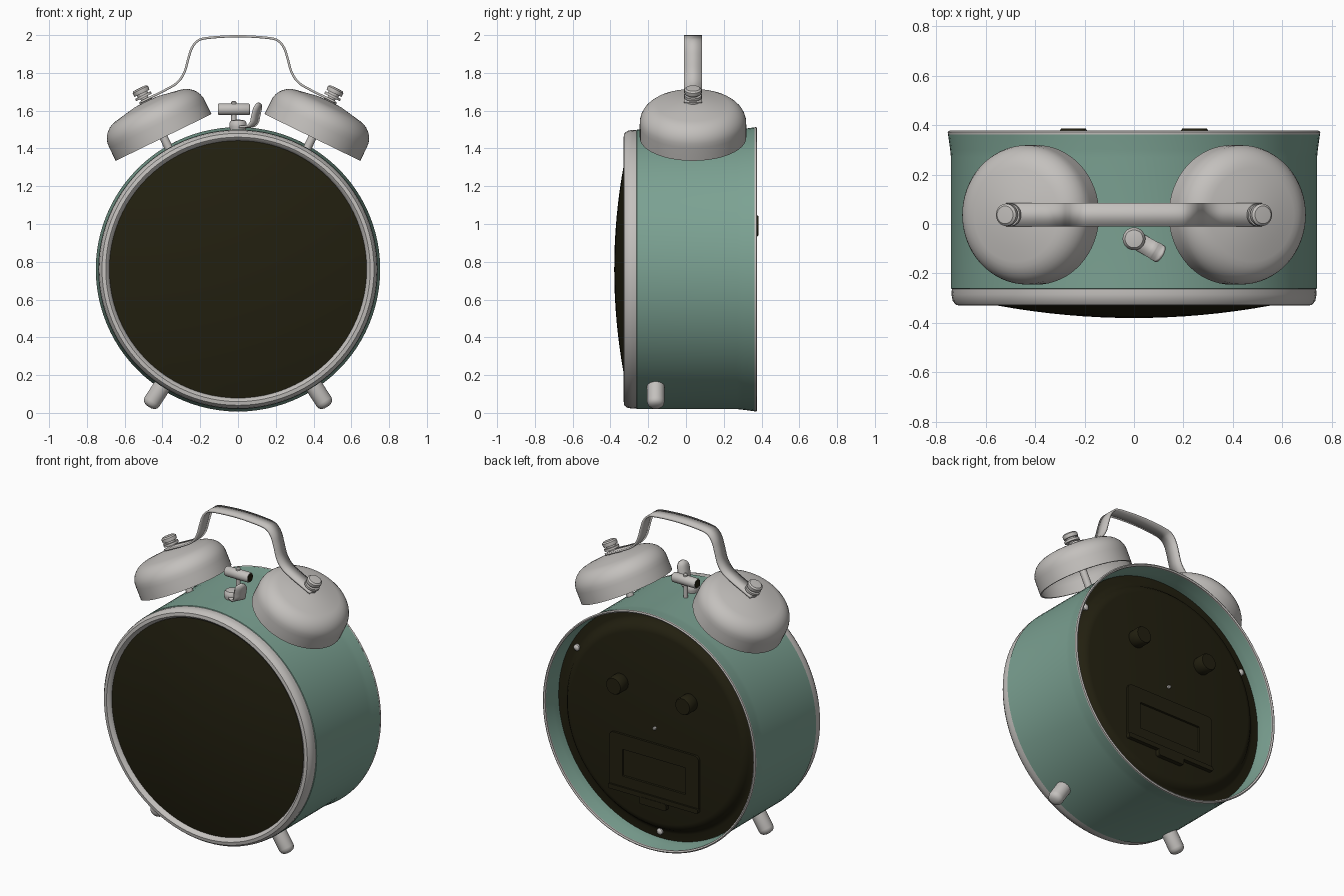
import bpy, bmesh, math
from mathutils import Vector, Matrix

if "Cube" in bpy.data.objects:
    bpy.data.objects.remove(bpy.data.objects["Cube"])

CZ = 0.76  # height of the case centre


def material(name, rgb):
    m = bpy.data.materials.new(name)
    m.diffuse_color = (*rgb, 1)
    m.use_nodes = True
    m.node_tree.nodes["Principled BSDF"].inputs["Base Color"].default_value = m.diffuse_color
    return m


GREEN = material("sage_green", (0.20, 0.36, 0.29))
METAL = material("pale_metal", (0.55, 0.53, 0.51))
DARK = material("dark_olive", (0.016, 0.014, 0.005))


def finish(name, bm, mat):
    bmesh.ops.remove_doubles(bm, verts=bm.verts, dist=1e-5)
    bmesh.ops.recalc_face_normals(bm, faces=bm.faces)
    me = bpy.data.meshes.new(name)
    bm.to_mesh(me)
    bm.free()
    me.materials.append(mat)
    ob = bpy.data.objects.new(name, me)
    bpy.context.collection.objects.link(ob)
    return ob


def lathe(name, profile, mat, loc=(0, 0, CZ), axis=(0, 1, 0), seg=32, closed=False):
    """Spin (radius, height) points about an axis through loc."""
    bm = bmesh.new()
    rot = Vector(axis).to_track_quat('Z', 'Y').to_matrix().to_4x4()
    mtx = Matrix.Translation(loc) @ rot
    rings = []
    for r, h in profile:
        if r < 1e-6:
            v = bm.verts.new(mtx @ Vector((0, 0, h)))
            rings.append([v] * seg)
        else:
            rings.append([bm.verts.new(mtx @ Vector((r * math.cos(a), r * math.sin(a), h)))
                          for a in (2 * math.pi * i / seg for i in range(seg))])
    pairs = list(zip(rings, rings[1:])) + ([(rings[-1], rings[0])] if closed else [])
    for a, b in pairs:
        for i in range(seg):
            j = (i + 1) % seg
            bm.faces.new(list(dict.fromkeys((a[i], a[j], b[j], b[i]))))
    return finish(name, bm, mat)


def ribbon(name, pts, mat, thick, loc, turn=0):
    """Smooth metal strip through (x, half width, z) points."""
    p = [Vector(q) for q in pts]
    p = [2 * p[0] - p[1]] + p + [2 * p[-1] - p[-2]]
    path = []
    for a, b, c, d in zip(p, p[1:], p[2:], p[3:]):
        for k in range(5):
            t = k / 5
            path.append(0.5 * (2 * b + (c - a) * t + (2 * a - 5 * b + 4 * c - d) * t * t
                               + (3 * b - a - 3 * c + d) * t ** 3))
    path.append(p[-2])
    bm = bmesh.new()
    rows = [[bm.verts.new((q.x, s * q.y, q.z)) for s in (-1, 1)] for q in path]
    for a, b in zip(rows, rows[1:]):
        bm.faces.new((a[0], a[1], b[1], b[0]))
    ob = finish(name, bm, mat)
    ob.location = loc
    ob.rotation_euler.z = turn
    mod = ob.modifiers.new("thickness", 'SOLIDIFY')
    mod.thickness = thick
    mod.offset = 0
    return ob


def plate(name, loc, size, mat, bevel, rim=None):
    """Block with rounded corners seen from behind, optionally with a sunk window."""
    bm = bmesh.new()
    bmesh.ops.create_cube(bm, size=1, matrix=Matrix.Translation(loc) @ Matrix.Diagonal((*size, 1)))
    corners = [e for e in bm.edges if abs(e.verts[0].co.y - e.verts[1].co.y) > size[1] / 2]
    bmesh.ops.bevel(bm, geom=corners, offset=bevel, segments=4, profile=0.5, affect='EDGES')
    if rim:
        bm.normal_update()
        back = max(bm.faces, key=lambda f: f.calc_center_median().y)
        bmesh.ops.inset_region(bm, faces=[back], thickness=rim)
        bmesh.ops.inset_region(bm, faces=[back], thickness=0.008, depth=-0.012)
    return finish(name, bm, mat)


# Case: thin drum flaring towards the back
lathe("case", [(0.725, -0.27), (0.74, -0.26), (0.74, 0.27), (0.743, 0.30), (0.752, 0.365),
               (0.740, 0.365), (0.730, 0.30), (0.727, 0.27)], GREEN, seg=96, closed=True)
lathe("back_rim", [(0.752, 0.362), (0.753, 0.372), (0.746, 0.377), (0.737, 0.372), (0.738, 0.362)],
      METAL, seg=96, closed=True)

# Front bezel and domed glass
lathe("front_bezel", [(0.735, -0.25), (0.738, -0.285), (0.733, -0.31), (0.72, -0.327), (0.70, -0.33),
                      (0.687, -0.32), (0.68, -0.30), (0.68, -0.25)], METAL, seg=96, closed=True)
lathe("glass", [(0.69 * k / 10, -0.38 + 0.0787 * (k / 10) ** 2) for k in range(11)], DARK, seg=96)

# Recessed back panel with its fittings
lathe("back_panel", [(0, 0.312), (0.60, 0.312), (0.625, 0.306), (0.645, 0.285), (0.66, 0.262),
                     (0.68, 0.255), (0.731, 0.25)], DARK, seg=96)
plate("battery_door", (0, 0.315, 0.485), (0.635, 0.022, 0.36), DARK, 0.03, rim=0.095)
plate("battery_door_sill", (0, 0.322, 0.318), (0.635, 0.03, 0.03), DARK, 0.01)
plate("battery_latch", (0, 0.325, 0.285), (0.19, 0.03, 0.045), DARK, 0.012)
for s, side in ((-1, "left"), (1, "right")):
    lathe("setting_knob_" + side, [(0.05, 0.30), (0.055, 0.31), (0.055, 0.378), (0.05, 0.385), (0, 0.385)],
          DARK, loc=(s * 0.245, 0, 0.99))
lathe("centre_pin", [(0.011, 0.30), (0.011, 0.322), (0.006, 0.328), (0, 0.328)], METAL, seg=16)
for i in range(3):
    a = math.radians(30 + 120 * i)
    lathe(f"screw_{i + 1}", [(0.02, 0.25), (0.02, 0.268), (0.012, 0.276), (0, 0.278)], METAL, seg=16,
          loc=(0.68 * math.cos(a), 0, CZ + 0.68 * math.sin(a)))

# Bells, posts, bolts and feet, mirrored left and right
tilt = math.radians(26)
for s, side in ((-1, "left"), (1, "right")):
    axis = (s * math.sin(tilt), 0, math.cos(tilt))
    base = (s * 0.394, 0.037, 1.458)
    outer = [(0.282, 0), (0.282, 0.075)]
    outer += [(0.17 + 0.112 * math.cos(a), 0.085 + 0.105 * math.sin(a))
              for a in (math.radians(d) for d in range(8, 81, 12))]
    outer += [(0.13, 0.199), (0.07, 0.210), (0, 0.214)]
    inner = [(max(r - 0.01, 0), h - 0.012) for r, h in outer[1:]]
    lathe("bell_" + side, inner[::-1] + [(0.272, 0)] + outer, METAL, base, axis, 64)
    lathe("bell_post_" + side, [(0.022, -0.10), (0.022, 0.21)], METAL, base, axis, 16)
    lathe("bell_bolt_" + side, [(0.036, 0.20), (0.036, 0.222), (0.022, 0.222), (0.022, 0.236), (0.046, 0.236),
                                (0.046, 0.25), (0.03, 0.25), (0.03, 0.26), (0.043, 0.26), (0.045, 0.268),
                                (0.045, 0.282), (0.036, 0.29), (0, 0.292)], METAL, base, axis)
    f = math.radians(33)
    lathe("foot_" + side, [(0.046, 0.68), (0.046, 0.835), (0.042, 0.851), (0.031, 0.862), (0.016, 0.867),
                           (0, 0.868)], METAL, (0, -0.16, CZ), (s * math.sin(f), 0, -math.cos(f)))
    lathe("hammer_end_" + side, [(0.026, 0.0825), (0.026, 0.085), (0, 0.085)], DARK,
          (-0.022, 0.035, 1.607), (s, 0, 0), 24)

# Carrying handle
half = [(0.515, 1.645), (0.45, 1.677), (0.38, 1.712), (0.322, 1.748), (0.285, 1.80), (0.263, 1.875),
        (0.245, 1.93), (0.218, 1.966), (0.18, 1.982), (0.09, 1.991)]
ribbon("handle", [(-x, 0.047, z) for x, z in half] + [(0, 0.047, 1.994)]
       + [(x, 0.047, z) for x, z in half[::-1]], METAL, 0.012, (0, 0.037, 0))

# Hammer
lathe("hammer_head", [(0, -0.083), (0.028, -0.083), (0.031, -0.078), (0.031, 0.078), (0.028, 0.083), (0, 0.083)],
      METAL, (-0.022, 0.035, 1.607), (1, 0, 0), 24)
lathe("hammer_stem", [(0.014, 1.48), (0.014, 1.645), (0.008, 1.652), (0, 1.652)], METAL,
      (-0.022, 0.035, 0), (0, 0, 1), 16)

# Alarm switch: button and bent lever
lathe("switch_button", [(0.04, 1.49), (0.046, 1.515), (0.046, 1.535), (0.036, 1.548), (0, 1.554)], METAL,
      (0, -0.06, 0), (0, 0, 1))
ribbon("switch_lever", [(0, 0.036, 1.515), (0.07, 0.036, 1.517), (0.098, 0.037, 1.535), (0.108, 0.038, 1.57),
                        (0.12, 0.036, 1.612), (0.127, 0.024, 1.632), (0.13, 0.006, 1.641)],
       METAL, 0.012, (0, -0.06, 0), math.radians(-30))

# Smooth shading with crisp edges
bpy.ops.object.select_all(action='SELECT')
bpy.context.view_layer.objects.active = bpy.data.objects["case"]
bpy.ops.object.shade_smooth_by_angle(angle=math.radians(38))
